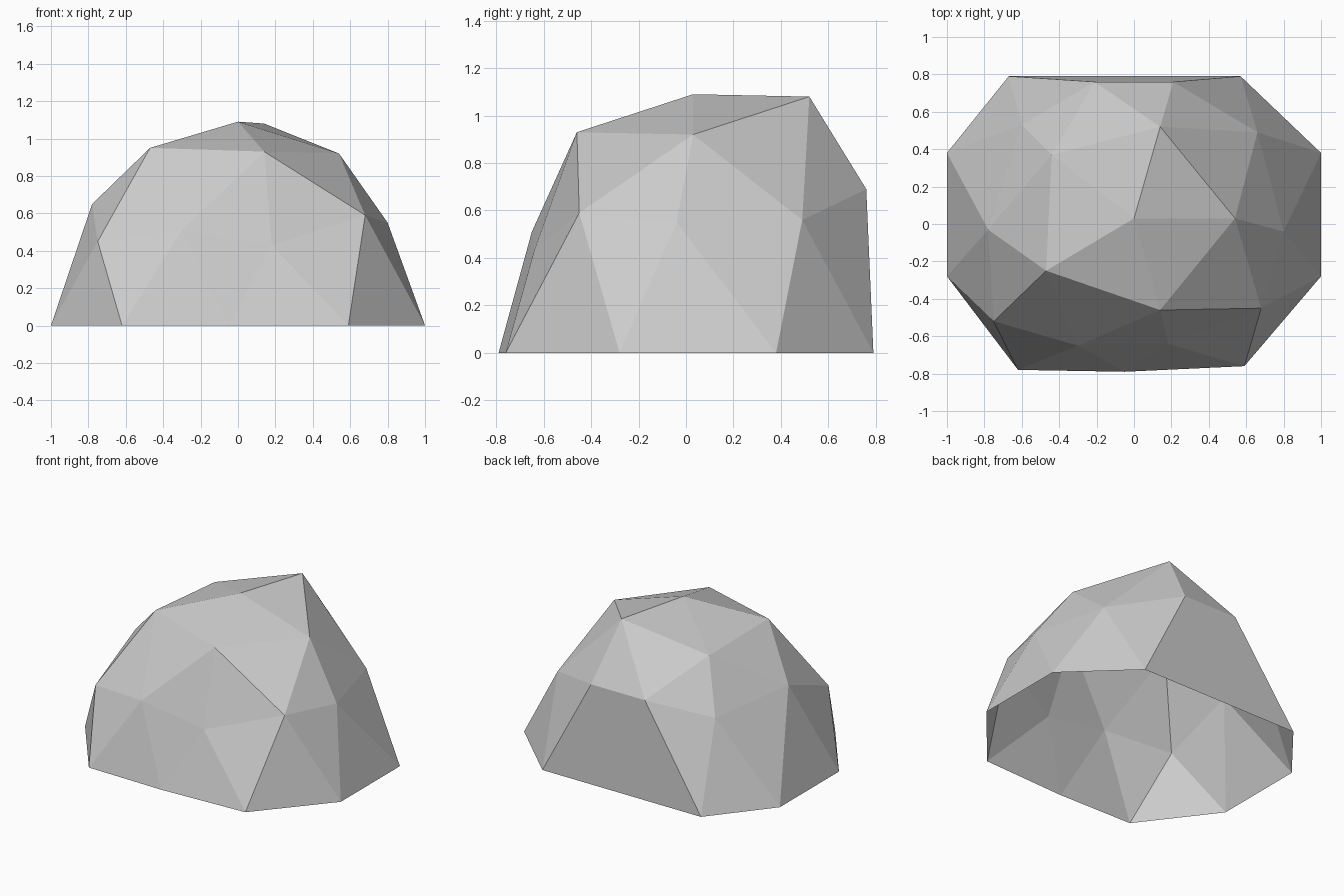
import bpy
import bmesh

# Remove the default object only
default_cube = bpy.data.objects.get("Cube")
if default_cube:
    bpy.data.objects.remove(default_cube, do_unlink=True)


def make_material(name, colour):
    material = bpy.data.materials.new(name)
    material.use_nodes = True
    material.diffuse_color = colour
    shader = next(node for node in material.node_tree.nodes if node.type == "BSDF_PRINCIPLED")
    shader.inputs["Base Color"].default_value = colour
    return material


# Contours of the boulder, each counterclockwise from the +x side
peak = (0, 0.03, 1.09)
crown_points = [(0.54, 0.03, 0.92), (0.14, 0.52, 1.08), (-0.44, 0.37, 0.92),
                (-0.47, -0.25, 0.95), (0.14, -0.46, 0.93)]
shoulder_points = [(0.8, -0.04, 0.55), (0.66, 0.49, 0.56), (0.21, 0.76, 0.69),
                   (-0.21, 0.76, 0.69), (-0.6, 0.53, 0.58), (-0.78, -0.03, 0.65),
                   (-0.75, -0.52, 0.45), (-0.3, -0.65, 0.51), (0.18, -0.64, 0.43),
                   (0.68, -0.45, 0.59)]
rim_points = [(1, 0.38), (0.57, 0.79), (-0.1, 0.79), (-0.67, 0.79), (-1, 0.38),
              (-1, -0.28), (-0.62, -0.78), (-0.05, -0.79), (0.59, -0.76), (1, -0.28)]

mesh_builder = bmesh.new()
apex = mesh_builder.verts.new(peak)
crown = [mesh_builder.verts.new(point) for point in crown_points]
shoulder = [mesh_builder.verts.new(point) for point in shoulder_points]
rim = [mesh_builder.verts.new((x, y, 0)) for x, y in rim_points]


def add_triangle(*corners):
    mesh_builder.faces.new(corners).smooth = False


# Lower band: zigzag between the open ground rim and the shoulder
for index, vertex in enumerate(shoulder):
    following = shoulder[(index + 1) % len(shoulder)]
    add_triangle(rim[index - 1], rim[index], vertex)
    add_triangle(vertex, rim[index], following)

# Upper band and cap: each crown corner fans over its shoulder corners
for index, vertex in enumerate(crown):
    following = crown[(index + 1) % len(crown)]
    middle = index * 2
    add_triangle(shoulder[middle - 1], shoulder[middle], vertex)
    add_triangle(shoulder[middle], shoulder[middle + 1], vertex)
    add_triangle(vertex, shoulder[middle + 1], following)
    add_triangle(vertex, following, apex)

# Finished faceted shell, open underneath
boulder_mesh = bpy.data.meshes.new("boulder")
mesh_builder.to_mesh(boulder_mesh)
mesh_builder.free()
boulder_mesh.materials.append(make_material("stone grey", (0.6, 0.6, 0.6, 1)))
boulder = bpy.data.objects.new("boulder", boulder_mesh)
bpy.context.collection.objects.link(boulder)
